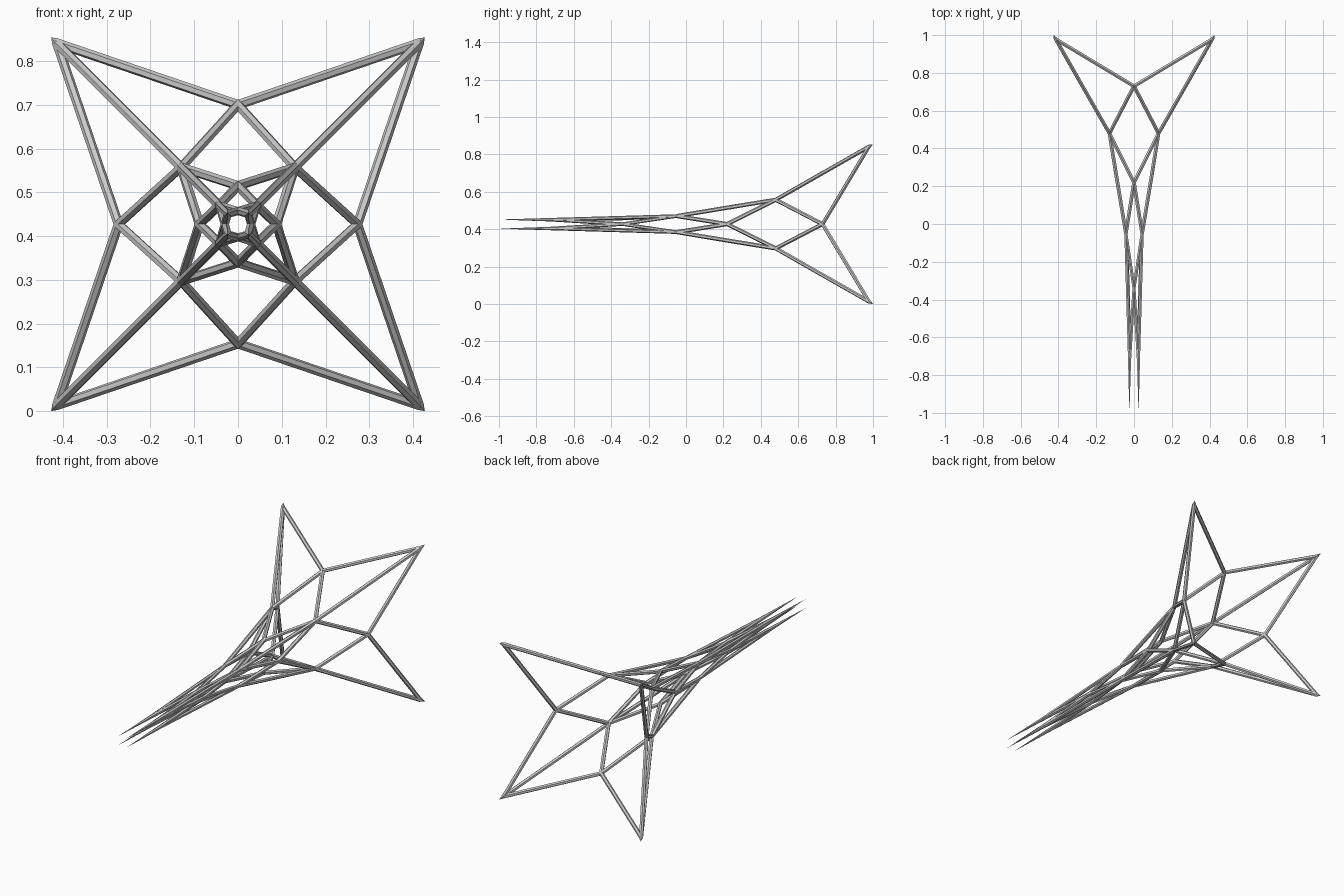
import bpy, bmesh, math
from mathutils import Vector, Matrix

cube = bpy.data.objects.get("Cube")
if cube:
    bpy.data.objects.remove(cube)

CENTRE = 0.427
SIDES = 6

steel = bpy.data.materials.new("light grey")
steel.use_nodes = True
grey = (0.6, 0.6, 0.6, 1)
steel.diffuse_color = grey
bsdf = steel.node_tree.nodes["Principled BSDF"]
bsdf.inputs["Base Color"].default_value = grey
bsdf.inputs["Roughness"].default_value = 0.6

# (half side, y) of each square of corner joints, back to front
corners = [(0.414, 0.978), (0.13, 0.48), (0.043, -0.05), (0.0235, -0.72)]
# (radius, y) of each diamond of side joints between two squares
sides = [(0.273, 0.73), (0.088, 0.22), (0.03, -0.34)]
# points that end the strut bundles
tips = {0: (0.427, 1.0), 3: (0.0245, -1.0)}


def corner(level, k, table=corners):
    s, y = table[level]
    a = math.radians(45 + 90 * k)
    r = s * math.sqrt(2)
    return Vector((r * math.cos(a), y, CENTRE + r * math.sin(a)))


def side(level, k):
    r, y = sides[level]
    a = math.radians(90 * k)
    return Vector((r * math.cos(a), y, CENTRE + r * math.sin(a)))


def strut(bm, a, b, radius, tip=None):
    """Six-sided bar from a to b, drawn out to a point at tip if given."""
    axis = b - a
    turn = axis.to_track_quat('Z', 'Y').to_matrix().to_4x4()
    made = bmesh.ops.create_cone(
        bm, cap_ends=True, segments=SIDES, radius1=radius, radius2=radius,
        depth=axis.length, matrix=Matrix.Translation((a + b) / 2) @ turn)
    if tip is not None:
        faces = {f for v in made["verts"] for f in v.link_faces}
        cap = min(faces, key=lambda f: (f.calc_center_median() - b).length)
        point = bmesh.ops.poke(bm, faces=[cap])["verts"][0]
        point.co = tip


def joint(bm, p, radius):
    bmesh.ops.create_icosphere(bm, subdivisions=1, radius=radius,
                               matrix=Matrix.Translation(p))


def finish(bm, name):
    mesh = bpy.data.meshes.new(name)
    bm.to_mesh(mesh)
    bm.free()
    mesh.materials.append(steel)
    bpy.context.collection.objects.link(bpy.data.objects.new(name, mesh))


names = ["flared_tier", "waist_tier", "spike_tier"]
for level, name in enumerate(names):
    radius = 0.0095 if level == 2 else 0.011
    spines, braces, joints = bmesh.new(), bmesh.new(), bmesh.new()
    for k in range(4):
        back, front = corner(level, k), corner(level + 1, k)
        back_tip = corner(0, k, tips) if level == 0 else None
        front_tip = corner(3, k, tips) if level == 2 else None

        # Spine running along the corner
        if front_tip is not None:
            strut(spines, back, front, radius, front_tip)
        else:
            strut(spines, front, back, radius, back_tip)

        # Braces to the side joints on both sides of the corner
        for n in (k, k + 1):
            mid = side(level, n)
            strut(braces, mid, back, radius, back_tip)
            strut(braces, mid, front, radius, front_tip)

        # Rounded joints that close the gaps between bars
        joint(joints, side(level, k), radius)
        if front_tip is None:
            joint(joints, front, radius)
    finish(spines, name + "_spines")
    finish(braces, name + "_braces")
    finish(joints, name + "_joints")
